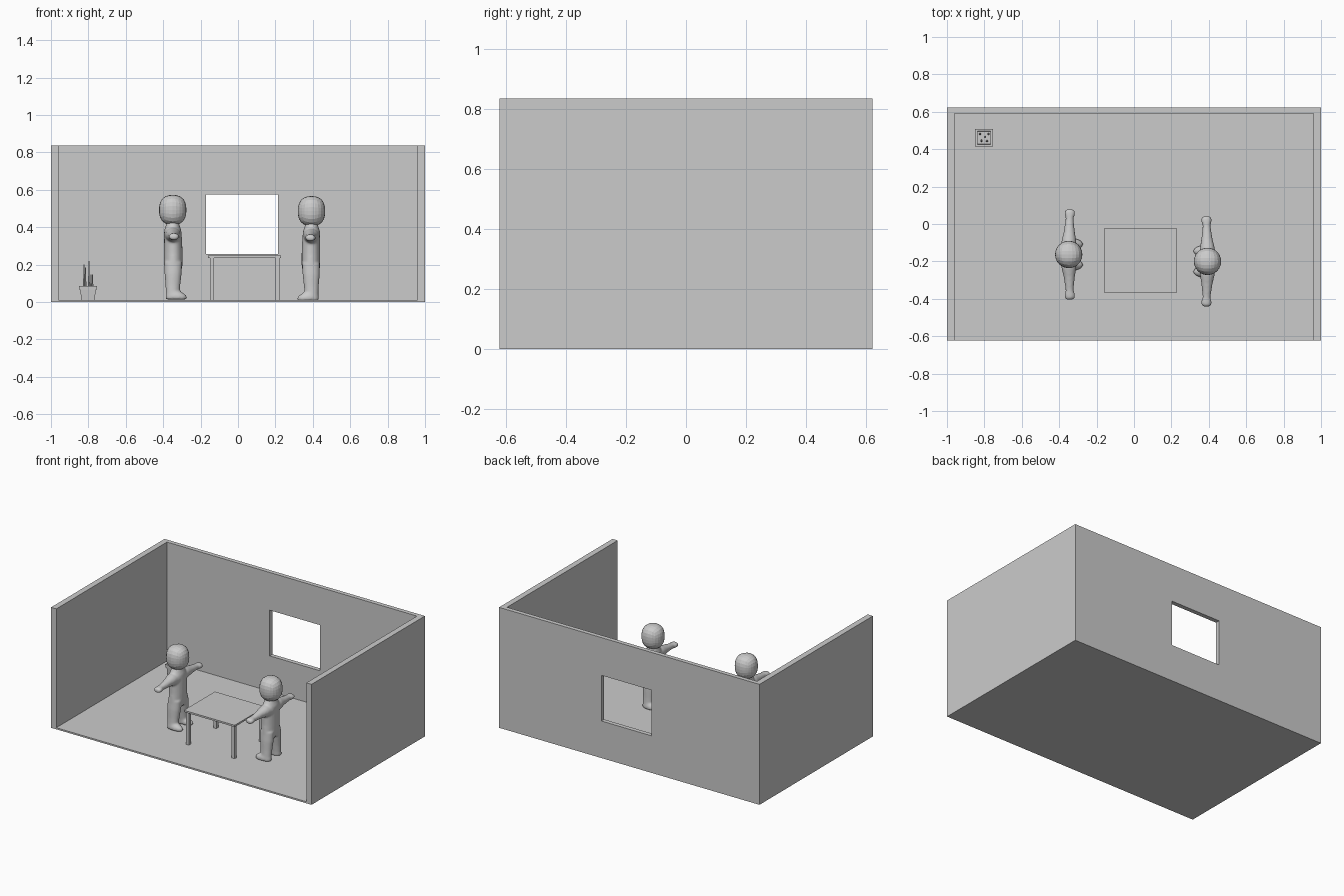
import bpy, bmesh, math
from mathutils import Vector, Matrix

if "Cube" in bpy.data.objects:
    bpy.data.objects.remove(bpy.data.objects["Cube"])

grey = bpy.data.materials.new("plain grey")
grey.diffuse_color = (0.6, 0.6, 0.6, 1)
grey.use_nodes = True
grey.node_tree.nodes["Principled BSDF"].inputs["Base Color"].default_value = grey.diffuse_color


def finish(name, bm, smooth=False):
    bmesh.ops.recalc_face_normals(bm, faces=bm.faces[:])
    me = bpy.data.meshes.new(name)
    bm.to_mesh(me)
    bm.free()
    me.materials.append(grey)
    for p in me.polygons:
        p.use_smooth = smooth
    ob = bpy.data.objects.new(name, me)
    bpy.context.collection.objects.link(ob)
    return ob


def box(name, x0, x1, y0, y1, z0, z1):
    bm = bmesh.new()
    bmesh.ops.create_cube(bm, size=1)
    for v in bm.verts:
        v.co = Vector((x0 + (v.co.x + .5) * (x1 - x0),
                       y0 + (v.co.y + .5) * (y1 - y0),
                       z0 + (v.co.z + .5) * (z1 - z0)))
    return finish(name, bm)


def cut(target, cutter):
    m = target.modifiers.new("cut", 'BOOLEAN')
    m.operation = 'DIFFERENCE'
    m.solver = 'EXACT'
    m.object = cutter
    cutter.hide_render = True
    cutter.hide_viewport = True
    cutter.display_type = 'WIRE'
    bpy.context.view_layer.update()
    me = bpy.data.meshes.new_from_object(target.evaluated_get(bpy.context.evaluated_depsgraph_get()))
    target.modifiers.clear()
    target.data = me
    bpy.data.objects.remove(cutter)


# Room shell: one block, hollowed from the front and top, with a window hole
room = box("room", -1, 1, -0.622, 0.622, 0, 0.836)
cut(room, box("room_hollow", -0.96, 0.96, -0.8, 0.592, 0.011, 1.0))
cut(room, box("window_hole", -0.171, 0.214, 0.5, 0.8, 0.257, 0.574))

# Table
box("table_top", -0.16, 0.23, -0.365, -0.025, 0.236, 0.248)
for i, x in enumerate((-0.151, 0.201)):
    for j, y in enumerate((-0.357, -0.055)):
        box(f"table_leg_{i}{j}", x, x + 0.023, y, y + 0.023, 0.01, 0.237)

# Square plant pot with recessed soil
PX, PY = -0.802, 0.461
bm = bmesh.new()
rings = []
for half, z in ((0.036, 0.011), (0.041, 0.064), (0.046, 0.065), (0.047, 0.086),
                (0.036, 0.086), (0.034, 0.074)):
    rings.append([bm.verts.new((PX + sx * half, PY + sy * half, z))
                  for sx, sy in ((-1, -1), (1, -1), (1, 1), (-1, 1))])
for a, b in zip(rings, rings[1:]):
    for k in range(4):
        bm.faces.new((a[k], a[(k + 1) % 4], b[(k + 1) % 4], b[k]))
bm.faces.new(rings[0])
bm.faces.new(rings[-1])
finish("plant_pot", bm)

# Upright plant stalks
stalks = ((-0.021, 0.020, 0.20, 0.007), (-0.014, -0.016, 0.185, 0.007),
          (0.005, 0.004, 0.22, 0.006), (0.016, -0.018, 0.147, 0.006),
          (0.024, 0.020, 0.147, 0.006))
for i, (dx, dy, top, r) in enumerate(stalks):
    bm = bmesh.new()
    bmesh.ops.create_cone(bm, cap_ends=True, segments=6, radius1=r, radius2=r * 0.35,
                          depth=top - 0.07,
                          matrix=Matrix.Translation((PX + dx, PY + dy, (top + 0.07) / 2)))
    finish(f"plant_stalk_{i}", bm)


def loft(bm, rings, axis, n=20):
    """Closed tube of ellipses; each ring is (centre, half_u, half_v)."""
    loops = []
    for c, u, v in rings:
        loop = []
        for k in range(n):
            a = 2 * math.pi * k / n
            p, q = u * math.cos(a), v * math.sin(a)
            off = Vector((p, q, 0)) if axis == 'Z' else Vector((p, 0, q))
            loop.append(bm.verts.new(Vector(c) + off))
        loops.append(loop)
    for a, b in zip(loops, loops[1:]):
        for k in range(n):
            bm.faces.new((a[k], a[(k + 1) % n], b[(k + 1) % n], b[k]))
    bm.faces.new(loops[0])
    bm.faces.new(loops[-1])


def figure(name, x, y, z, facing):
    place = Matrix.Translation((x, y, z)) @ Matrix.Rotation(0 if facing > 0 else math.pi, 4, 'Z')
    # Body: torso, legs, feet and arms fused into one soft skin
    bm = bmesh.new()
    loft(bm, [((0, 0, 0.435), 0.030, 0.035), ((0, 0, 0.41), 0.036, 0.050),
              ((0, 0, 0.38), 0.046, 0.068), ((0.002, 0, 0.33), 0.048, 0.070),
              ((0.003, 0, 0.26), 0.050, 0.070), ((0.003, 0, 0.20), 0.050, 0.074),
              ((0.003, 0, 0.165), 0.044, 0.068)], 'Z')
    for s in (-1, 1):
        loft(bm, [((0.003, s * 0.036, 0.21), 0.047, 0.036), ((0.002, s * 0.041, 0.15), 0.046, 0.036),
                  ((0.001, s * 0.047, 0.09), 0.040, 0.031), ((0, s * 0.052, 0.04), 0.037, 0.029),
                  ((0, s * 0.053, 0.013), 0.037, 0.028)], 'Z')
        loft(bm, [((0.018, s * 0.055, 0.012), 0.054, 0.027), ((0.019, s * 0.055, 0.022), 0.059, 0.031),
                  ((0.016, s * 0.055, 0.036), 0.054, 0.030), ((0.006, s * 0.054, 0.052), 0.040, 0.026)], 'Z')
        loft(bm, [((0, s * 0.03, 0.355), 0.044, 0.042), ((0.001, s * 0.075, 0.357), 0.039, 0.037),
                  ((0.003, s * 0.12, 0.354), 0.030, 0.028), ((0.004, s * 0.165, 0.351), 0.024, 0.022),
                  ((0.005, s * 0.195, 0.349), 0.021, 0.019), ((0.006, s * 0.212, 0.348), 0.028, 0.019),
                  ((0.006, s * 0.23, 0.347), 0.028, 0.018), ((0.005, s * 0.241, 0.346), 0.018, 0.012)], 'Y')
    body = finish(name + "_body", bm, True)
    body.matrix_world = place
    rm = body.modifiers.new("fuse", 'REMESH')
    rm.mode = 'VOXEL'
    rm.voxel_size = 0.007
    rm.use_smooth_shade = True
    sm = body.modifiers.new("soften", 'SMOOTH')
    sm.factor = 0.5
    sm.iterations = 4

    # Head: faceted rounded block made from a gridded cube
    bm = bmesh.new()
    bmesh.ops.create_cube(bm, size=2)
    bmesh.ops.subdivide_edges(bm, edges=bm.edges[:], cuts=5, use_grid_fill=True)
    for v in bm.verts:
        d = Vector([math.tan(c * math.pi / 4) for c in v.co]).normalized()
        r = (math.hypot(d.x, d.y) ** 2.5 + abs(d.z) ** 2.5) ** (-1 / 2.5)
        v.co = Vector((d.x * r * 0.073, d.y * r * 0.073, 0.49 + d.z * r * 0.080))
    finish(name + "_head", bm).matrix_world = place


figure("left_figure", -0.349, -0.163, 0.002, 1)
figure("right_figure", 0.393, -0.2, -0.004, -1)
